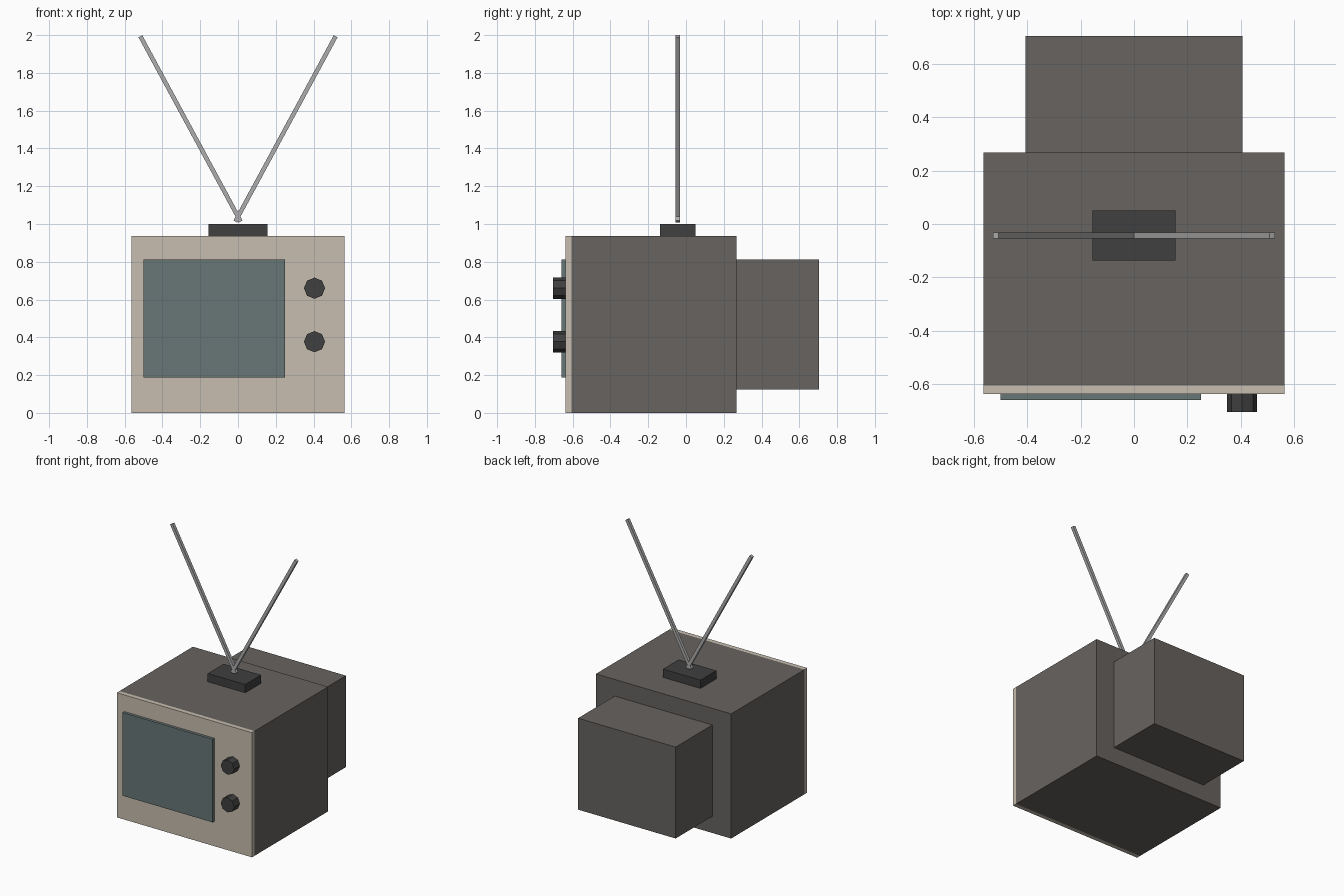
import bpy
import math
from mathutils import Vector

if "Cube" in bpy.data.objects:
    bpy.data.objects.remove(bpy.data.objects["Cube"])


def paint(name, rgb):
    m = bpy.data.materials.new(name)
    m.diffuse_color = (*rgb, 1)
    m.use_nodes = True
    m.node_tree.nodes["Principled BSDF"].inputs["Base Color"].default_value = m.diffuse_color
    return m


shell = paint("shell_brown", (0.135, 0.125, 0.115))
cream = paint("cream", (0.57, 0.51, 0.43))
glass = paint("screen_glass", (0.14, 0.18, 0.18))
dark = paint("dark_plastic", (0.05, 0.05, 0.05))
metal = paint("metal", (0.42, 0.42, 0.42))


def box(name, lo, hi, mat):
    """Axis-aligned box between two corners."""
    lo, hi = Vector(lo), Vector(hi)
    bpy.ops.mesh.primitive_cube_add(size=1, location=(lo + hi) / 2)
    ob = bpy.context.object
    ob.name = name
    ob.scale = hi - lo
    bpy.ops.object.transform_apply(location=False, rotation=False, scale=True)
    ob.data.materials.append(mat)
    return ob


# Cabinet, front panel, picture tube housing and screen
box("cabinet", (-0.5625, -0.605, 0), (0.5625, 0.267, 0.9375), shell)
box("front_panel", (-0.5625, -0.637, 0), (0.5625, -0.605, 0.9375), cream)
box("tube_housing", (-0.406, 0.267, 0.125), (0.406, 0.703, 0.8125), shell)
box("screen", (-0.5, -0.658, 0.1875), (0.25, -0.637, 0.8125), glass)

# Eight-sided control knobs
for name, z in (("upper_knob", 0.66), ("lower_knob", 0.377)):
    bpy.ops.mesh.primitive_cylinder_add(
        vertices=8, radius=0.056, depth=0.066,
        location=(0.405, -0.67, z), rotation=(math.pi / 2, 0, 0))
    knob = bpy.context.object
    knob.name = name
    knob.data.materials.append(dark)

# Aerial base
box("aerial_base", (-0.156, -0.137, 0.9375), (0.156, 0.051, 1.0), dark)

# Crossed square rods, one tilted each way
for name, side in (("left_rod", -1), ("right_rod", 1)):
    start = Vector((-0.014 * side, -0.043, 1.013))
    end = Vector((0.517 * side, -0.043, 1.994))
    half = (end - start).length / 2
    rod = box(name, (-0.0115, -0.0115, -half), (0.0115, 0.0115, half), metal)
    rod.location = (start + end) / 2
    rod.rotation_euler.y = math.atan2(end.x - start.x, end.z - start.z)
